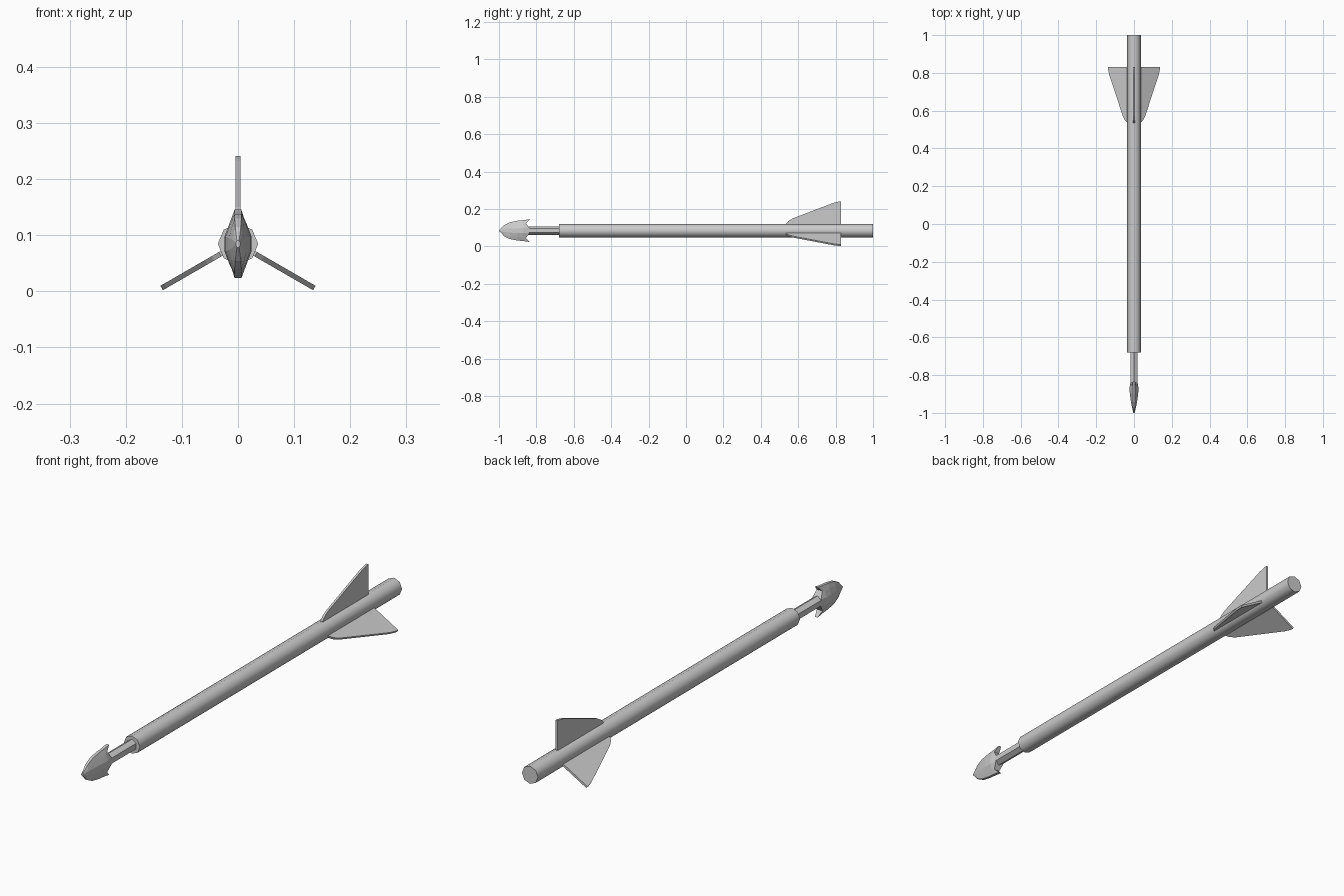
import bpy, bmesh
from math import pi, sin, cos, radians
from mathutils import Matrix

if "Cube" in bpy.data.objects:
    bpy.data.objects.remove(bpy.data.objects["Cube"])

AXIS_Z = 0.0845


def make_object(name, bm, smooth=False):
    bmesh.ops.recalc_face_normals(bm, faces=bm.faces)
    mesh = bpy.data.meshes.new(name)
    bm.to_mesh(mesh)
    bm.free()
    obj = bpy.data.objects.new(name, mesh)
    obj.location.z = AXIS_Z
    bpy.context.collection.objects.link(obj)
    if smooth:
        bpy.ops.object.select_all(action='DESELECT')
        obj.select_set(True)
        bpy.context.view_layer.objects.active = obj
        bpy.ops.object.shade_smooth_by_angle(angle=radians(50))
    return obj


def loft(bm, rings):
    rings = [[bm.verts.new(p) for p in ring] for ring in rings]
    n = len(rings[0])
    for a, b in zip(rings, rings[1:]):
        for i in range(n):
            j = (i + 1) % n
            bm.faces.new((a[i], a[j], b[j], b[i]))
    return rings


def rod(name, radius, y0, y1, sides, smooth):
    bm = bmesh.new()
    rings = loft(bm, [[(radius * sin(2 * pi * i / sides), y, radius * cos(2 * pi * i / sides))
                       for i in range(sides)] for y in (y0, y1)])
    for ring in rings:
        bm.faces.new(ring)
    return make_object(name, bm, smooth)


# Shaft and the thinner neck behind the head
rod("shaft", 0.036, -0.68, 1.0, 8, True)
rod("head_neck", 0.0225, -0.88, -0.66, 6, False)


# Barbed arrowhead: flattened sections, with a notched rear edge
def section(y_rim, y_mid, y_inner, w, h):
    t = min(0.006, w * 0.5)
    quarter = [(t, y_rim, h), ((t + w) / 2, y_mid, h * 0.66), (w, y_inner, h * 0.24)]
    right = quarter + [(x, y, -z) for x, y, z in reversed(quarter)]
    return right + [(-x, y, z) for x, y, z in reversed(right)]


bm = bmesh.new()
rings = loft(bm, [
    section(-0.995, -0.998, -1.0, 0.004, 0.006),
    section(-0.972, -0.972, -0.972, 0.010, 0.030),
    section(-0.942, -0.942, -0.942, 0.016, 0.045),
    section(-0.90, -0.90, -0.90, 0.022, 0.053),
    section(-0.868, -0.868, -0.868, 0.024, 0.056),
    section(-0.835, -0.856, -0.838, 0.019, 0.061),
])
bm.faces.new(rings[0])
last = rings[-1]
for i in range(5):  # rear strips joining left and right
    bm.faces.new((last[i], last[i + 1], last[10 - i], last[11 - i]))
make_object("arrowhead", bm)

# Three flat fletching vanes
PROFILE = [(0.535, 0.02), (0.535, 0.037), (0.548, 0.052), (0.572, 0.066),
           (0.79, 0.149), (0.815, 0.155), (0.83, 0.157), (0.83, 0.02)]
for k in range(3):
    bm = bmesh.new()
    sides = loft(bm, [[(x, y, r) for y, r in PROFILE] for x in (-0.0045, 0.0045)])
    for side in sides:
        bm.faces.new(side)
    bm.transform(Matrix.Rotation(k * 2 * pi / 3, 4, 'Y'))
    make_object(f"fletching_{k + 1}", bm)
